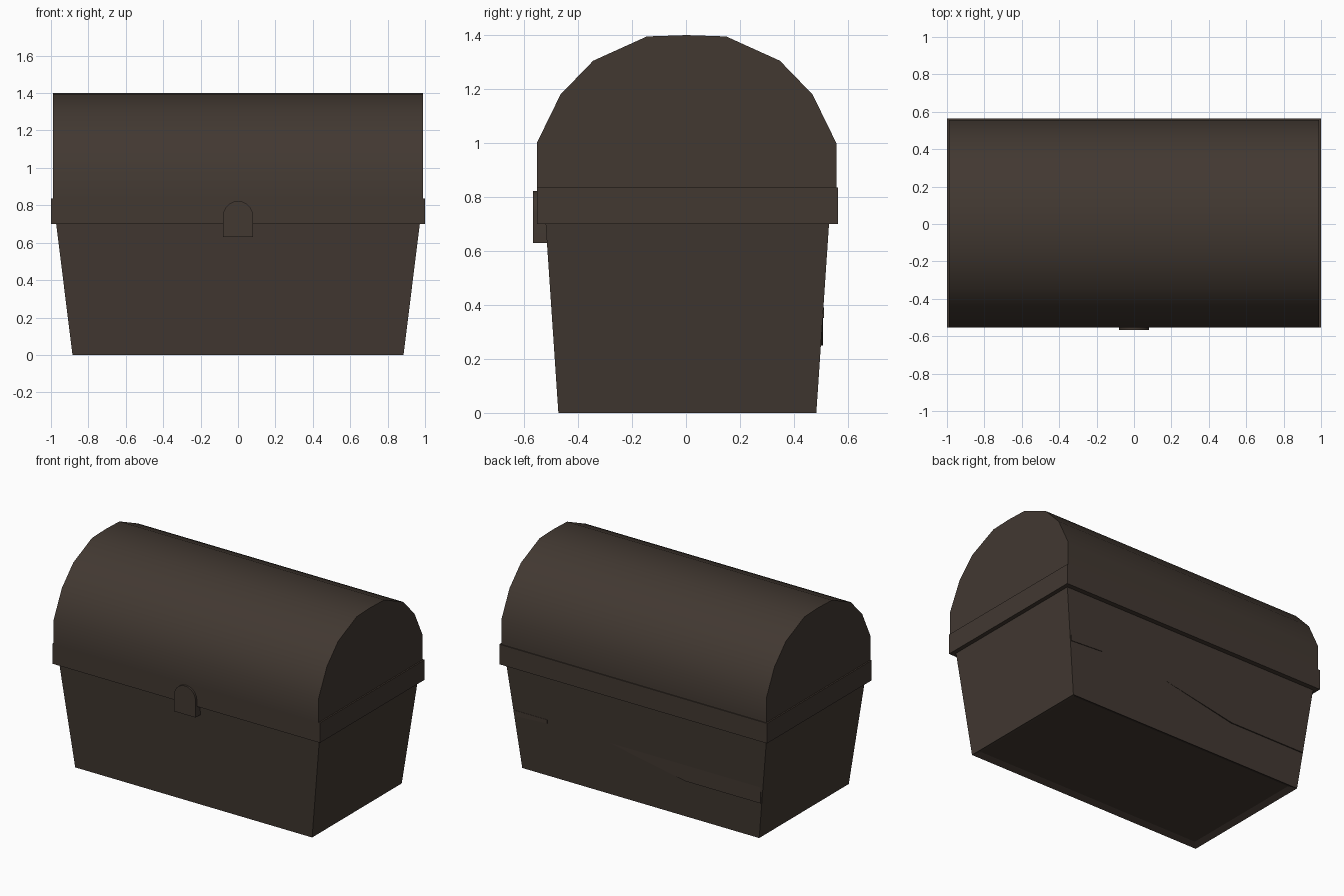
import bpy, bmesh, math

cube = bpy.data.objects.get("Cube")
if cube:
    bpy.data.objects.remove(cube, do_unlink=True)

wood = bpy.data.materials.new("dark_brown_wood")
colour = (0.054, 0.040, 0.031, 1)
wood.diffuse_color = colour
wood.use_nodes = True
wood.node_tree.nodes["Principled BSDF"].inputs["Base Color"].default_value = colour


def finish(bm, name, smooth=False):
    bmesh.ops.recalc_face_normals(bm, faces=bm.faces)
    mesh = bpy.data.meshes.new(name)
    bm.to_mesh(mesh)
    bm.free()
    obj = bpy.data.objects.new(name, mesh)
    bpy.context.collection.objects.link(obj)
    mesh.materials.append(wood)
    if smooth:
        bpy.ops.object.select_all(action='DESELECT')
        obj.select_set(True)
        bpy.context.view_layer.objects.active = obj
        bpy.ops.object.shade_smooth_by_angle(angle=math.radians(45))
    return obj


def prism(name, points, move, smooth=False):
    """Closed outline of 3D points, extruded along move."""
    bm = bmesh.new()
    face = bm.faces.new([bm.verts.new(p) for p in points])
    new = bmesh.ops.extrude_face_region(bm, geom=[face], use_keep_orig=True)
    verts = [g for g in new["geom"] if isinstance(g, bmesh.types.BMVert)]
    bmesh.ops.translate(bm, vec=move, verts=verts)
    return finish(bm, name, smooth)


# Tapered body with a shallow recess in its underside
bm = bmesh.new()
bmesh.ops.create_cube(bm, size=2)
for v in bm.verts:
    top = v.co.z > 0
    half_x, half_y = (0.972, 0.525) if top else (0.885, 0.478)
    v.co = (v.co.x * half_x, v.co.y * half_y + 0.005, 0.7 if top else 0)
base = min(bm.faces, key=lambda f: f.calc_center_median().z)
bmesh.ops.inset_region(bm, faces=[base], thickness=0.055)
bmesh.ops.translate(bm, vec=(0, 0, 0.018), verts=base.verts)
finish(bm, "body")

# Band around the rim of the lid
prism("lid_band", [(-1, y, z) for y, z in
                   [(-0.553, 0.7), (0.563, 0.7), (0.563, 0.835), (-0.553, 0.835)]], (2, 0, 0))

# Domed lid: half the arch, mirrored
arch = [(0.555, 0.83), (0.555, 1.0), (0.467, 1.18), (0.346, 1.305), (0.147, 1.395)]
outline = arch + [(0, 1.4)] + [(-y, z) for y, z in reversed(arch)]
prism("domed_lid", [(-0.99, y + 0.002, z) for y, z in outline], (1.98, 0, 0), True)

# Round-topped latch
curve = [(0.08 * math.cos(a), 0.743 + 0.08 * math.sin(a))
         for a in (math.pi * i / 10 for i in range(11))]
prism("latch", [(x, -0.567, z) for x, z in [(-0.08, 0.63), (0.08, 0.63)] + curve],
      (0, 0.052, 0), True)

# Split boards standing slightly proud of the sloping back
prism("long_split_board", [(x, 0.507, z) for x, z in
      [(-0.912, 0.25), (-0.35, 0.25), (0.28, 0.37), (-0.912, 0.37)]], (0, -0.03, 0))
prism("short_split_board", [(x, 0.511, z) for x, z in
      [(0.925, 0.352), (0.68, 0.366), (0.68, 0.39), (0.925, 0.39)]], (0, -0.02, 0))
